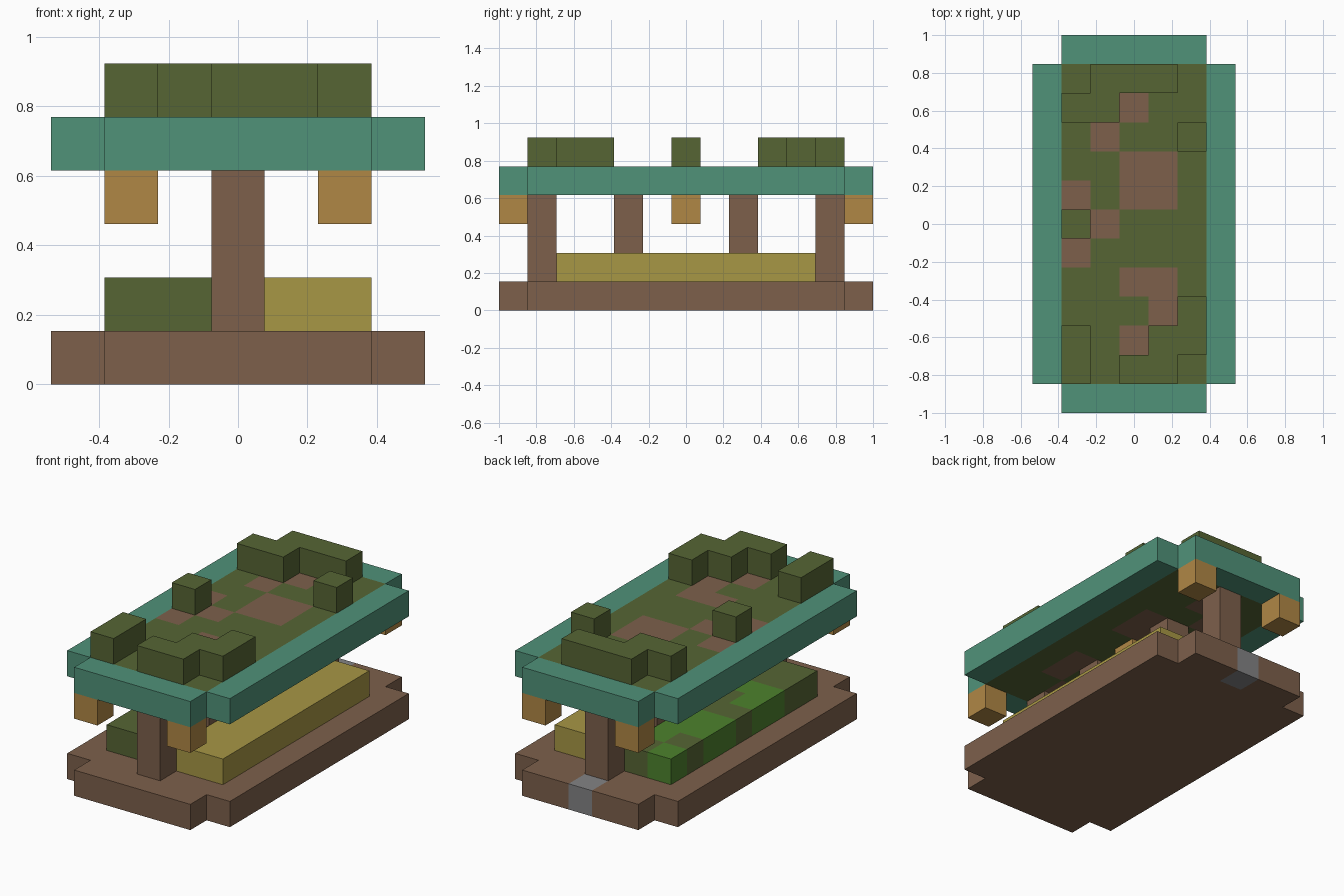
import bpy
import bmesh
from mathutils import Vector

cube = bpy.data.objects.get("Cube")
if cube:
    bpy.data.objects.remove(cube, do_unlink=True)

U = 2 / 13  # edge length of one block


def material(name, rgb):
    """Flat material from 8-bit display colour values."""
    linear = [((c / 255 + 0.055) / 1.055) ** 2.4 for c in rgb] + [1.0]
    mat = bpy.data.materials.new(name)
    mat.use_nodes = True
    mat.diffuse_color = linear
    bsdf = next(n for n in mat.node_tree.nodes if n.type == 'BSDF_PRINCIPLED')
    bsdf.inputs["Base Color"].default_value = linear
    return mat


TEAL = material("teal", (80, 146, 121))
OLIVE = material("olive_green", (86, 101, 52))
BROWN = material("brown", (125, 96, 75))
YELLOW = material("straw_yellow", (167, 151, 69))
ORANGE = material("lantern_orange", (176, 135, 69))
GREEN = material("bright_green", (77, 130, 45))
GREY = material("grey", (131, 131, 133))

AXES = [Vector(v) for v in ((1, 0, 0), (0, 1, 0), (0, 0, 1))]


def blocks(name, cells, main, spots=(), spot_mat=None):
    """Joined outer skin of unit blocks; cells are (x, y, z) block indices."""
    cells = set(cells)
    bm = bmesh.new()
    verts = {}

    def vert(p):
        key = tuple(round(2 * c) for c in p)
        if key not in verts:
            verts[key] = bm.verts.new((p + Vector((0, 0, 0.5))) * U)
        return verts[key]

    for cell in sorted(cells):
        for i in range(3):
            for sign in (1, -1):
                n = AXES[i] * sign
                if tuple(int(c) for c in Vector(cell) + n) in cells:
                    continue
                a = AXES[(i + 1) % 3] / 2
                b = AXES[(i + 2) % 3] / 2 * sign
                mid = Vector(cell) + n / 2
                face = bm.faces.new([vert(mid + d) for d in (-a - b, a - b, a + b, b - a)])
                face.material_index = int(cell[:2] in spots)
    mesh = bpy.data.meshes.new(name)
    bm.to_mesh(mesh)
    bm.free()
    mesh.materials.append(main)
    if spot_mat:
        mesh.materials.append(spot_mat)
    obj = bpy.data.objects.new(name, mesh)
    bpy.context.collection.objects.link(obj)
    return obj


def box(xs, ys, zs):
    return {(x, y, z) for x in range(xs[0], xs[1] + 1)
            for y in range(ys[0], ys[1] + 1) for z in range(zs[0], zs[1] + 1)}


def slab(z):
    """Rectangle with notched corners."""
    return box((-3, 3), (-5, 5), (z, z)) | box((-2, 2), (-6, 6), (z, z))


# Base with one grey block at the back
blocks("base", slab(0), BROWN, {(0, 6)}, GREY)

# Two long benches, one of them mossy
blocks("yellow_bench", box((1, 2), (-4, 4), (1, 1)), YELLOW)
moss = {(-2, 4), (-1, 3), (-1, 2), (-2, 2), (-2, 1), (-1, 1),
        (-2, -1), (-2, -2), (-1, -2)}
blocks("green_bench", box((-2, -1), (-4, 4), (1, 1)), OLIVE, moss, GREEN)

# Posts along the middle
for y in (-5, -2, 2, 5):
    blocks("post", box((0, 0), (y, y), (1, 3)), BROWN)

# Lanterns hanging at the corners and in the centre
for x, y in ((-2, -6), (2, -6), (-2, 6), (2, 6), (0, 0)):
    blocks("lantern", [(x, y, 3)], ORANGE)

# Roof: teal rim around an olive panel with bare brown patches
bare = {(0, 4), (-1, 3), (0, 2), (1, 2), (0, 1), (1, 1), (-2, 1), (-1, 0),
        (-2, -1), (0, -2), (1, -2), (1, -3), (0, -4)}
panel = box((-2, 2), (-5, 5), (4, 4))
blocks("roof_rim", slab(4) - panel, TEAL)
blocks("roof_panel", panel, OLIVE, bare, BROWN)

# Hedges on the roof
hedges = {
    "back_hedge": [(-1, 5), (0, 5), (1, 5), (-2, 4), (-1, 4)],
    "back_left_bush": [(2, 3)],
    "middle_right_bush": [(-2, 0)],
    "front_right_hedge": [(-2, -4), (-2, -5)],
    "front_left_hedge": [(2, -3), (2, -4), (1, -4), (1, -5), (0, -5)],
}
for name, spots in hedges.items():
    blocks(name, [(x, y, 5) for x, y in spots], OLIVE)
